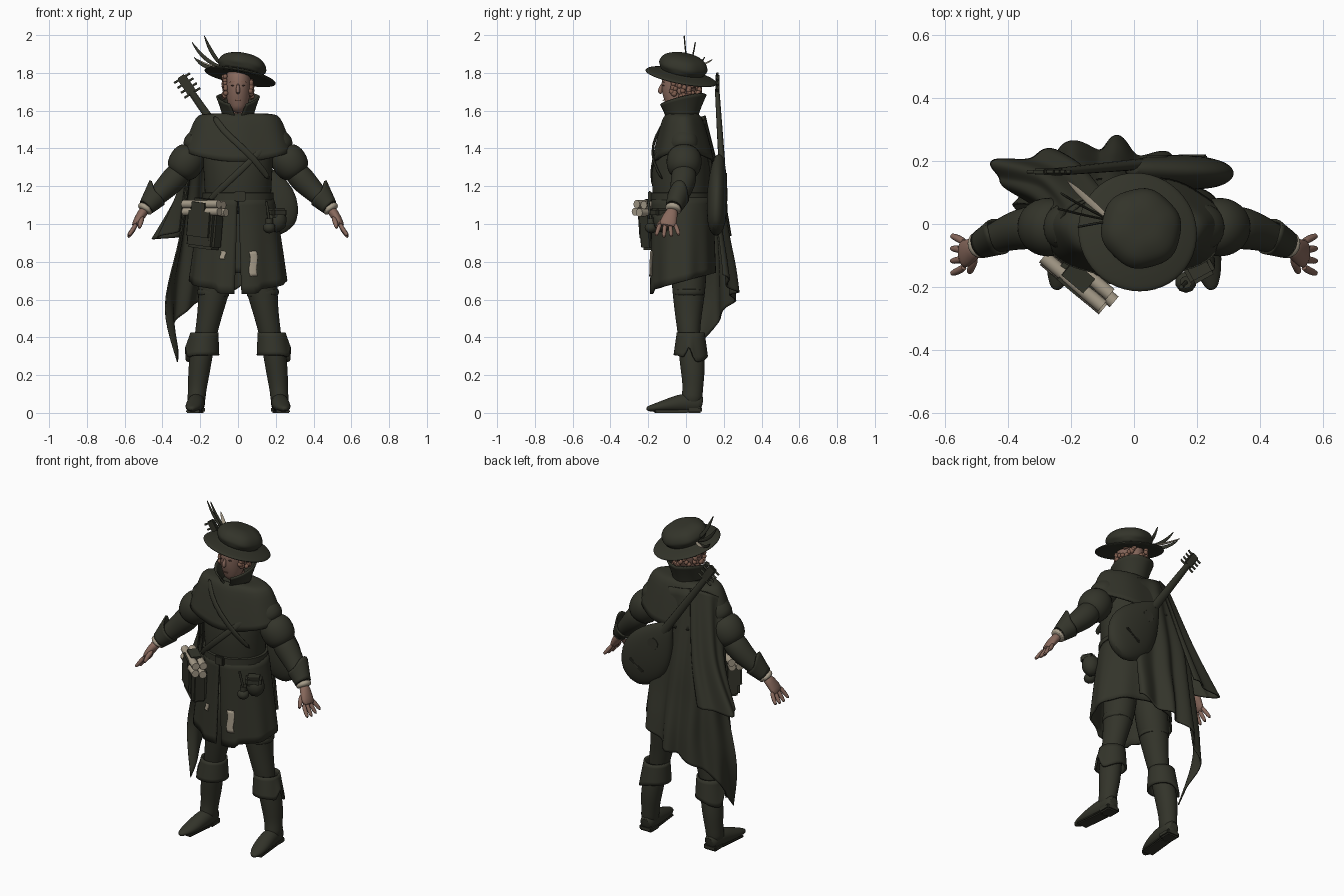
import bpy, bmesh, math, random
from math import sin, cos, pi, radians
from mathutils import Vector, Matrix, Euler

if "Cube" in bpy.data.objects:
    bpy.data.objects.remove(bpy.data.objects["Cube"])
random.seed(4)


def material(name, *rgb):
    m = bpy.data.materials.new(name)
    m.use_nodes = True
    m.diffuse_color = (*rgb, 1)
    m.node_tree.nodes["Principled BSDF"].inputs["Base Color"].default_value = (*rgb, 1)
    return m


CLOTH = material("dark olive cloth", .033, .034, .023)
SKIN = material("skin", .245, .14, .107)
HAIR = material("auburn hair", .22, .115, .08)
CREAM = material("cream paper", .38, .33, .25)
DARK = material("dark brown", .06, .035, .027)


def finish(name, verts, faces, mat, subsurf=0, thick=0, angle=50):
    mesh = bpy.data.meshes.new(name)
    mesh.from_pydata([tuple(v) for v in verts], [], faces)
    bm = bmesh.new()
    bm.from_mesh(mesh)
    bmesh.ops.remove_doubles(bm, verts=bm.verts, dist=1e-5)
    bmesh.ops.recalc_face_normals(bm, faces=bm.faces)
    bm.to_mesh(mesh)
    bm.free()
    ob = bpy.data.objects.new(name, mesh)
    bpy.context.collection.objects.link(ob)
    mesh.materials.append(mat)
    bpy.ops.object.select_all(action='DESELECT')
    ob.select_set(True)
    bpy.context.view_layer.objects.active = ob
    bpy.ops.object.shade_smooth_by_angle(angle=radians(angle))
    if thick:
        mod = ob.modifiers.new("thickness", 'SOLIDIFY')
        mod.thickness, mod.offset = thick, 0
    if subsurf:
        mod = ob.modifiers.new("smooth", 'SUBSURF')
        mod.levels = mod.render_levels = subsurf
    return ob


def sheet(name, f, nu, nv, mat, thick=.008):
    """Grid surface from f(u, v) with u and v in 0..1."""
    verts = [f(i / nu, j / nv) for j in range(nv + 1) for i in range(nu + 1)]
    w = nu + 1
    faces = [(j * w + i, j * w + i + 1, j * w + w + i + 1, j * w + w + i)
             for j in range(nv) for i in range(nu)]
    return finish(name, verts, faces, mat, thick=thick)


def tube(name, rings, mat, up=(0, 1, 0), n=16, subsurf=1):
    """Loft of (x, y, z, radius, other radius) rings across a path."""
    pts = [Vector(r[:3]) for r in rings]
    verts = []
    for i, r in enumerate(rings):
        t = (pts[min(i + 1, len(pts) - 1)] - pts[max(i - 1, 0)]).normalized()
        side = Vector(up).cross(t).normalized()
        other = t.cross(side)
        for k in range(n):
            a = 2 * pi * k / n
            verts.append(pts[i] + side * cos(a) * r[3] + other * sin(a) * r[-1])
    faces = [(j * n + k, j * n + (k + 1) % n, j * n + n + (k + 1) % n, j * n + n + k)
             for j in range(len(rings) - 1) for k in range(n)]
    faces += [tuple(range(n)), tuple(range(len(verts) - n, len(verts)))]
    return finish(name, verts, faces, mat, subsurf)


def rod(name, a, b, r, mat):
    return tube(name, [(*a, r), (*b, r)], mat, up=(.31, .9, .3), n=10, subsurf=0)


def box(name, loc, size, rot, mat, bevel=.012):
    bm = bmesh.new()
    bmesh.ops.create_cube(bm, size=1)
    M = Matrix.Translation(loc) @ Euler(rot).to_matrix().to_4x4() @ Matrix.Diagonal((*size, 1))
    bm.transform(M)
    bmesh.ops.bevel(bm, geom=bm.edges[:], offset=bevel, segments=2, affect='EDGES')
    verts, faces = [v.co.copy() for v in bm.verts], [[v.index for v in f.verts] for f in bm.faces]
    bm.free()
    return finish(name, verts, faces, mat, angle=40)


def blob(name, loc, size, mat):
    bm = bmesh.new()
    bmesh.ops.create_icosphere(bm, subdivisions=2, radius=1)
    verts = [Vector(loc) + Vector(a * b for a, b in zip(v.co, size)) for v in bm.verts]
    faces = [[v.index for v in f.verts] for f in bm.faces]
    bm.free()
    return finish(name, verts, faces, mat)


def sample(row, t):
    """Smooth curve through a row of vectors."""
    s = min(max(t, 0), 1) * (len(row) - 1)
    i = min(int(s), len(row) - 2)
    f = s - i
    a, b = row[max(i - 1, 0)], row[min(i + 2, len(row) - 1)]
    p, q = row[i], row[i + 1]
    return p + (q - a) * (.5 * f) + (a * 2 - p * 5 + q * 4 - b) * (.5 * f * f) \
        + (p * 3 - a - q * 3 + b) * (.5 * f ** 3)


# Torso, belt and coat skirt
tube("coat_body", [(0, -.02, 1.05, .18, .155), (0, -.025, 1.15, .175, .15), (0, -.03, 1.3, .185, .16),
                   (0, -.02, 1.42, .195, .14), (0, -.02, 1.53, .18, .095), (0, -.015, 1.58, .1, .07)], CLOTH, n=24)
tube("belt", [(0, -.025, z, .186 + d, .161 + d) for z, d in
              ((1.125, -.01), (1.128, .003), (1.165, .003), (1.168, -.01))], CLOTH, n=32, subsurf=0)
box("belt_buckle", (.01, -.192, 1.147), (.06, .018, .055), (0, 0, 0), CLOTH, .006)


def skirt(u, v, out=0):
    a = -pi / 2 + .015 + .06 * v + u * (2 * pi - .03 - .12 * v)
    fold = .006 * v * sin(a * 9)
    z = 1.14 - v * (.445 - .045 * sin(a))
    if abs(u - .5) > .44:
        z -= .02 * v
    rx, ry = .182 + .07 * v ** .8, .157 + .01 * v
    return Vector((cos(a) * (rx + fold + out), -.02 + sin(a) * (ry + fold + out), z))


sheet("coat_skirt", skirt, 72, 12, CLOTH, .012)
for name, u0, u1, v0, v1 in (("left_patch", .032, .058, .56, .82), ("right_patch", .945, .962, .56, .64)):
    sheet(name, lambda u, v: skirt(u0 + (u1 - u0) * (u + .15 * sin(v * 6)),
                                   v0 + (v1 - v0) * v, .009), 6, 8, CREAM, .006)

# Shoulder mantle and flared collar
mantle_profile = [Vector(p) for p in ((.09, .07, 1.58), (.17, .085, 1.578), (.218, .105, 1.558),
                                      (.257, .135, 1.47), (.29, .16, 1.385))]


def mantle(u, v):
    a = -pi / 2 + u * 2 * pi
    rx, ry, z = sample(mantle_profile, v)
    w = .004 * v * sin(a * 7)
    return Vector((cos(a) * (rx + w), -.02 + .008 * v + sin(a) * (ry + w), z - .055 * v * v * sin(a) ** 2))


def collar(u, v):
    a = -pi / 2 + .12 + .3 * v + u * (2 * pi - .24 - .6 * v)
    r = .075 + .036 * v ** 1.4
    return Vector((cos(a) * r, -.02 + sin(a) * (r + .014 * v),
                   1.55 + v * (.105 + .03 * sin(a) + .02 * abs(cos(a)))))


sheet("shoulder_mantle", mantle, 64, 12, CLOTH, .01)
sheet("collar", collar, 40, 8, CLOTH, .01)

# Diagonal shoulder straps
for name, path in (("lute_strap", [(-.13, -.095, 1.575), (-.085, -.14, 1.5), (0, -.178, 1.425),
                                   (.1, -.18, 1.33), (.17, -.12, 1.23)]),
                   ("satchel_strap", [(.17, -.11, 1.43), (.09, -.168, 1.36), (0, -.19, 1.27),
                                      (-.1, -.17, 1.18), (-.165, -.12, 1.11)])):
    tube(name, [(*p, .018, .007) for p in path], CLOTH, n=8)

# Head, face and hair
tube("neck", [(0, -.01, 1.54, .055), (0, -.02, 1.68, .05)], SKIN)
tube("head", [(0, -.09, 1.6, .018, .018), (0, -.075, 1.615, .042, .045), (0, -.055, 1.645, .058, .072),
              (0, -.04, 1.7, .068, .092), (0, -.035, 1.77, .072, .097), (0, -.03, 1.83, .05, .07)], SKIN, n=20)
tube("nose", [(0, -.122, 1.745, .008, .008), (0, -.136, 1.715, .011, .014),
              (0, -.138, 1.698, .014, .014), (0, -.128, 1.69, .006, .006)], SKIN, n=8)
box("mouth", (0, -.121, 1.655), (.034, .007, .006), (0, 0, 0), HAIR, .002)
for s in (-1, 1):
    blob("eye", (s * .028, -.119, 1.733), (.011, .006, .004), DARK)
    box("eyebrow", (s * .03, -.12, 1.752), (.03, .007, .005), (0, s * .12, s * .25), HAIR, .002)
    blob("ear", (s * .069, -.03, 1.71), (.01, .018, .028), SKIN)
for k in range(90):
    a = radians(random.uniform(-32, 212))
    z = random.uniform(1.67, 1.785)
    blob("hair_curl", (cos(a) * .075, -.03 + sin(a) * .102, z), (.013, .014, .014), HAIR)

# Hat and feathers
hat_profile = [Vector(p) for p in ((0, .12), (.06, .117), (.108, .096), (.129, .06), (.12, .032), (.116, .022),
                                   (.15, .014), (.186, .003), (.183, -.008), (.1, .0), (0, 0))]
hat_place = Matrix.Translation((.012, -.025, 1.782)) @ Euler((radians(-11), radians(11), 0)).to_matrix().to_4x4()


def hat(u, v):
    r, z = sample(hat_profile, v)
    r *= 1 + .02 * sin(u * 12 * pi) * (z > .04)
    return hat_place @ Vector((r * cos(2 * pi * u), r * sin(2 * pi * u), z))


sheet("hat", hat, 48, 40, CLOTH, 0)
for tip, bend, up, mat in (((-.245, .05, 1.965), .03, (0, 1, 0), CLOTH), ((-.18, -.01, 2.0), .02, (0, 1, 0), CLOTH),
                           ((-.215, .14, 1.87), .01, (0, 0, 1), CREAM), ((-.235, .1, 1.885), .03, (0, 1, 0), CLOTH)):
    base, end = Vector((-.07, .01, 1.825)), Vector(tip)
    path = [(*(base.lerp(end, t) + Vector((-bend * .3, 0, -bend)) * sin(pi * t)), w, .004)
            for t, w in ((0, .004), (.3, .012), (.65, .012), (.9, .006), (1, .001))]
    tube("hat_feather", path, mat, up=up, n=8)

# Arms, hands, legs and boots
for s in (-1, 1):
    side = "left_" if s > 0 else "right_"

    def mir(rings):
        return [(s * r[0], *r[1:]) for r in rings]

    tube(side + "upper_sleeve", mir([(.14, -.01, 1.49, .05), (.18, -.01, 1.455, .078), (.215, -.01, 1.42, .08),
                                     (.24, -.01, 1.395, .072), (.252, -.01, 1.38, .045)]), CLOTH)
    tube(side + "puffed_sleeve", mir([(.226, -.01, 1.405, .03), (.23, -.01, 1.395, .066), (.248, -.01, 1.365, .092),
                                      (.275, -.01, 1.325, .098), (.302, -.01, 1.285, .088),
                                      (.317, -.01, 1.262, .065), (.322, -.01, 1.255, .03)]), CLOTH)
    tube(side + "forearm", mir([(.29, -.01, 1.295, .055), (.318, -.01, 1.262, .07), (.355, -.015, 1.22, .068),
                                (.4, -.028, 1.175, .058), (.44, -.045, 1.135, .05), (.49, -.066, 1.085, .037)]), CLOTH)
    axis = Vector((.1, -.045, -.1)).normalized()
    across = Vector((.7, 0, .7))

    def cuff(u, v):
        a = 2 * pi * u
        spike = max(0, cos(a)) ** 4
        p = Vector((.485, -.064, 1.09)) - axis * v * (.08 + .04 * spike)
        p += (across * cos(a) + axis.cross(across) * sin(a)) * (.042 + (.014 + .03 * spike) * v)
        return Vector((p.x * s, p.y, p.z))
    sheet(side + "cuff", cuff, 28, 6, CLOTH)
    tube(side + "wrist_frill", mir([(.48, -.062, 1.093, .036), (.49, -.066, 1.082, .046),
                                    (.497, -.07, 1.073, .042), (.5, -.071, 1.068, .028)]), CREAM)
    tube(side + "palm", mir([(.49, -.066, 1.08, .027, .03), (.512, -.08, 1.05, .026, .036),
                             (.536, -.095, 1.01, .022, .047), (.552, -.1, .985, .015, .042)]), SKIN)
    for k in range(4):
        y = -.135 + .025 * k
        spread = (k - 1.5) * .016
        reach = .078 - .009 * abs(k - 1.3)
        tube(side + "finger", mir([(.536, y, 1.005, .013), (.558, y + spread * .6, 1.0 - reach * .5, .013),
                                   (.584, y + spread, 1.0 - reach, .01)]), SKIN, n=8)
    tube(side + "thumb", mir([(.505, -.1, 1.04, .016), (.515, -.135, 1.01, .015), (.525, -.158, .972, .01)]),
         SKIN, n=8)
    tube(side + "leg", mir([(.095, .01, .9, .09), (.115, .015, .75, .098), (.13, .015, .63, .082, .088),
                            (.15, .012, .52, .066, .072), (.17, .015, .42, .06), (.18, .02, .35, .055)]), CLOTH)
    tube(side + "garter", mir([(.13, .015, .655, .075), (.13, .015, .65, .088), (.134, .015, .62, .088),
                               (.134, .015, .615, .075)]), CLOTH)
    tube(side + "boot", mir([(.18, .02, .4, .066), (.195, .03, .3, .06, .068), (.207, .037, .22, .06, .065),
                             (.214, .037, .14, .05, .055), (.219, .033, .09, .049, .056),
                             (.222, .025, .04, .048, .058)]), CLOTH)

    def boot_cuff(u, v):
        a = 2 * pi * u
        r = .068 + .017 * v
        drop = .12 + .035 * max(0, cos(a - .4)) ** 2 - .07 * max(0, cos(a + .1)) ** 30
        return Vector((s * (.178 + .012 * v + cos(a) * r), .025 + sin(a) * r, .425 - v * drop))
    sheet(side + "boot_cuff", boot_cuff, 40, 6, CLOTH, .012)
    tube(side + "foot", mir([(.216, .088, .045, .03, .04), (.217, .07, .05, .044, .05), (.22, 0, .055, .046, .055),
                             (.228, -.08, .043, .05, .04), (.238, -.15, .03, .043, .025),
                             (.247, -.2, .022, .022, .015), (.248, -.21, .022, .008, .007)]), CLOTH, up=(0, 0, 1))
    box(side + "boot_heel", (s * .217, .045, .017), (.085, .08, .034), (0, 0, 0), CLOTH, .008)
    box(side + "boot_sole", (s * .23, -.08, .009), (.075, .18, .018), (0, 0, s * .1), CLOTH, .006)


# Long back cloak and short shoulder cape
def drape(name, rows, folds, depth):
    rows = [[Vector(p) for p in row] for row in rows]

    def f(u, v):
        p = sample([sample(row, u) for row in rows], v)
        d = Vector((p.x + .05, p.y, 0)).normalized()
        return p + d * (depth * v ** .6 * sin(u * folds * 2 * pi) * min(1, 4 * (1 - u)))
    sheet(name, f, 64, 24, CLOTH, .008)


drape("back_cloak", [
    [(.07, .085, 1.54), (-.04, .1, 1.56), (-.13, .085, 1.57), (-.205, .03, 1.54), (-.24, -.04, 1.47)],
    [(.1, .145, 1.17), (-.03, .172, 1.17), (-.15, .18, 1.17), (-.25, .14, 1.17), (-.27, .05, 1.18)],
    [(.12, .17, .96), (-.02, .205, .95), (-.15, .215, .93), (-.27, .17, .92), (-.31, .06, .92)],
    [(.12, .185, .83), (-.02, .235, .78), (-.15, .24, .75), (-.29, .18, .7), (-.385, .06, .56)],
    [(.12, .195, .73), (-.02, .25, .65), (-.15, .25, .61), (-.32, .18, .5), (-.32, .0, .27)]], 4, .024)
drape("shoulder_cape", [
    [(-.1, .1, 1.575), (-.21, .05, 1.55), (-.25, -.06, 1.47)],
    [(-.17, .185, 1.2), (-.3, .14, 1.2), (-.28, .02, 1.2)],
    [(-.24, .23, .94), (-.45, .18, .92), (-.31, .05, .96)]], 3, .016)

# Lute slung on the back
tube("lute_body", [(-.015, .175, 1.365, .02, .02), (.02, .173, 1.315, .06, .035), (.075, .168, 1.235, .12, .05),
                   (.14, .165, 1.14, .157, .056), (.195, .162, 1.06, .146, .054), (.24, .16, .993, .1, .045),
                   (.262, .16, .962, .045, .02)], CLOTH, n=24)
tube("lute_neck", [(-.255, .165, 1.71, .018, .012), (.02, .19, 1.315, .026, .018)], CLOTH, n=12, subsurf=0)
box("lute_peg_head", (-.272, .166, 1.737), (.05, .022, .11), (0, -.6, 0), CLOTH, .006)
for k in range(4):
    c = Vector((-.296 + .018 * k, .166, 1.772 - .026 * k))
    rod("tuning_peg", c - Vector((.042, 0, .026)), c + Vector((.042, 0, .026)), .006, CLOTH)
rod("lute_rose", (.075, .2, 1.235), (.075, .217, 1.235), .035, CLOTH)
box("lute_bridge", (.185, .213, 1.075), (.11, .015, .016), (0, -.6, 0), CLOTH, .004)

# Satchel with scrolls, belt pouch and ink flask
turn = Euler((0, radians(6), radians(-40)))
along, out = Vector((.766, -.643, 0)), Vector((-.643, -.766, 0))
hub = Vector((-.175, -.16, 0))
box("satchel", hub + Vector((0, 0, .97)), (.19, .085, .2), turn, CLOTH, .015)
box("satchel_flap", hub + out * .035 + Vector((0, 0, 1.0)), (.17, .045, .16), turn, CLOTH, .012)
for d, z, shift in ((.035, 1.065, .008), (-.005, 1.06, .02), (.03, 1.105, .0), (-.015, 1.1, -.005)):
    c = hub + out * d + Vector((0, 0, z)) + along * shift
    rod("paper_scroll", c - along * .122, c + along * .122, .022, CREAM)
box("satchel_top", hub + out * .008 + Vector((0, 0, 1.09)), (.13, .1, .09), turn, CLOTH, .02)
blob("belt_pouch", (.205, -.125, 1.02), (.055, .05, .065), CLOTH)
box("belt_pouch_flap", (.205, -.14, 1.06), (.09, .08, .05), (0, 0, .5), CLOTH, .012)
blob("ink_flask", (.165, -.185, .98), (.034, .034, .03), CLOTH)
rod("flask_neck", (.165, -.185, 1.0), (.165, -.185, 1.03), .02, CLOTH)
rod("flask_quill", (.165, -.185, 1.02), (.15, -.2, 1.12), .007, CLOTH)
